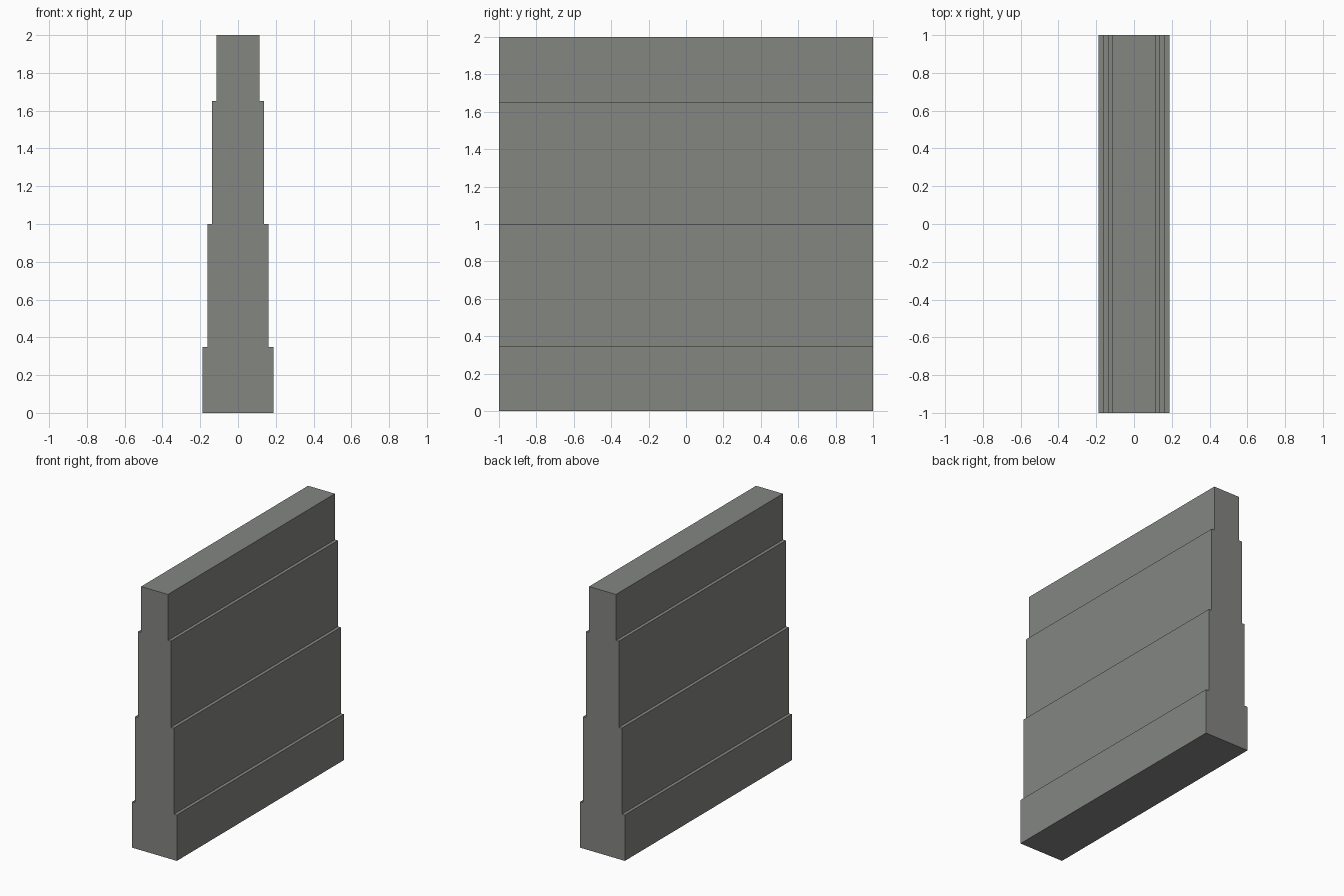
import bpy
import bmesh

cube = bpy.data.objects.get("Cube")
if cube:
    bpy.data.objects.remove(cube, do_unlink=True)

# Single concrete grey
COLOR = (0.23, 0.237, 0.222, 1.0)
concrete = bpy.data.materials.new("concrete_grey")
concrete.use_nodes = True
concrete.diffuse_color = COLOR
bsdf = concrete.node_tree.nodes["Principled BSDF"]
bsdf.inputs["Base Color"].default_value = COLOR
bsdf.inputs["Roughness"].default_value = 0.9

# Wall tiers from the ground up: (half thickness, top height)
TIERS = [(0.1875, 0.348), (0.1625, 1.0), (0.1375, 1.652), (0.1125, 2.0)]
HALF_LENGTH = 1.0

# Right-hand outline, then mirrored to close the stepped profile
side = []
bottom = 0.0
for half, top in TIERS:
    side += [(half, bottom), (half, top)]
    bottom = top
profile = side + [(-x, z) for x, z in reversed(side)]

# Extrude the profile along the wall's length
bm = bmesh.new()
end = bm.faces.new([bm.verts.new((x, -HALF_LENGTH, z)) for x, z in profile])
result = bmesh.ops.extrude_face_region(bm, geom=[end], use_keep_orig=True)
new_verts = [g for g in result["geom"] if isinstance(g, bmesh.types.BMVert)]
bmesh.ops.translate(bm, verts=new_verts, vec=(0, 2 * HALF_LENGTH, 0))
bmesh.ops.recalc_face_normals(bm, faces=bm.faces)

mesh = bpy.data.meshes.new("stepped_wall")
bm.to_mesh(mesh)
bm.free()
mesh.materials.append(concrete)
wall = bpy.data.objects.new("stepped_wall", mesh)
bpy.context.collection.objects.link(wall)
